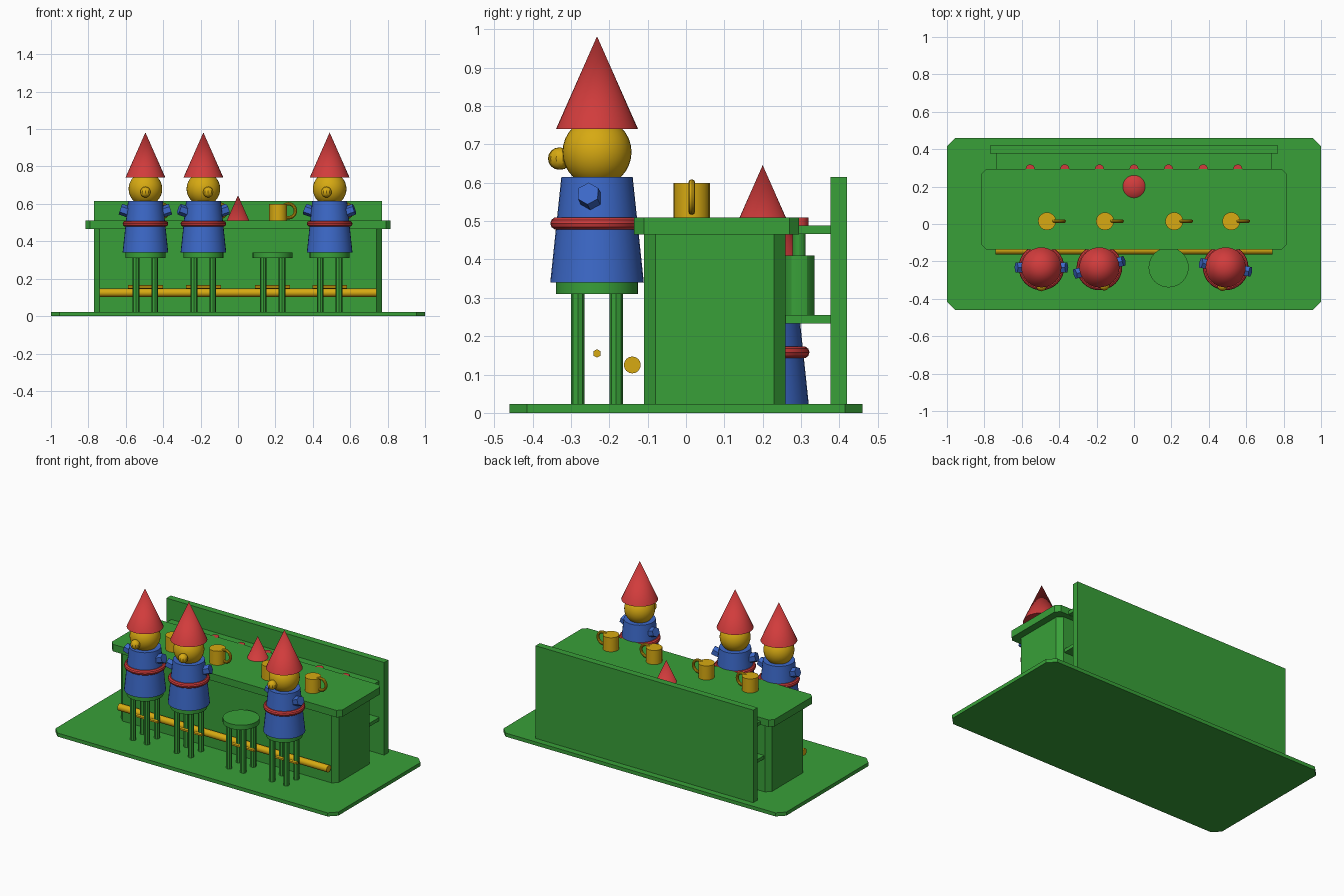
import bpy, bmesh, math
from mathutils import Vector, Matrix

if "Cube" in bpy.data.objects:
    bpy.data.objects.remove(bpy.data.objects["Cube"])


def material(name, rgb):
    m = bpy.data.materials.new(name)
    m.diffuse_color = (*rgb, 1)
    m.use_nodes = True
    m.node_tree.nodes["Principled BSDF"].inputs["Base Color"].default_value = m.diffuse_color
    return m


GREEN = material("green", (0.04, 0.35, 0.04))
RED = material("red", (0.64, 0.045, 0.045))
BLUE = material("blue", (0.045, 0.14, 0.58))
GOLD = material("gold", (0.68, 0.40, 0.006))


def finish(name, mat):
    o = bpy.context.object
    o.name = name
    o.data.materials.append(mat)
    bpy.ops.object.shade_smooth_by_angle(angle=math.radians(30))
    return o


def slab(name, mat, x, y0, y1, z0, z1, cut=0.0):
    """Box symmetric in x, with vertical corners cut if wanted."""
    bpy.ops.mesh.primitive_cube_add(size=1)
    o = bpy.context.object
    for v in o.data.vertices:
        v.co = (v.co.x * 2 * x, y0 + (v.co.y + .5) * (y1 - y0), z0 + (v.co.z + .5) * (z1 - z0))
    if cut:
        bm = bmesh.new()
        bm.from_mesh(o.data)
        uprights = [e for e in bm.edges if abs(e.verts[0].co.z - e.verts[1].co.z) > 1e-4]
        bmesh.ops.bevel(bm, geom=uprights, offset=cut, segments=1, affect='EDGES')
        bm.to_mesh(o.data)
        bm.free()
    return finish(name, mat)


def rod(name, mat, a, b, r0, r1, sides):
    """Cylinder or cone from point a to point b."""
    a, b = Vector(a), Vector(b)
    d = b - a
    bpy.ops.mesh.primitive_cone_add(vertices=sides, radius1=r0, radius2=r1, depth=d.length)
    o = finish(name, mat)
    o.matrix_world = Matrix.Translation((a + b) / 2) @ d.to_track_quat('Z', 'Y').to_matrix().to_4x4()
    return o


def ball(name, mat, loc, r, seg, rings):
    bpy.ops.mesh.primitive_uv_sphere_add(segments=seg, ring_count=rings, radius=r, location=loc)
    return finish(name, mat)


def ring(name, mat, loc, major, minor, rot=(0, 0, 0)):
    bpy.ops.mesh.primitive_torus_add(major_radius=major, minor_radius=minor, major_segments=32,
                                     minor_segments=10, location=loc, rotation=rot)
    return finish(name, mat)


def figure(x, y, z, turn):
    """Pointed-hat figure; z is the underside of the coat."""
    def p(dx, dy, dz):
        v = Matrix.Rotation(math.radians(turn), 3, 'Z') @ Vector((dx, dy, dz))
        return v + Vector((x, y, z))
    rod("coat", BLUE, p(0, 0, 0), p(0, 0, 0.275), 0.122, 0.093, 32)
    ring("belt", RED, p(0, 0, 0.154), 0.106, 0.016)
    ball("head", GOLD, p(0, 0, 0.34), 0.09, 32, 16)
    ball("nose", GOLD, p(0, -0.099, 0.323), 0.029, 10, 8)
    rod("hat", RED, p(0, 0, 0.40), p(0, 0, 0.642), 0.107, 0, 32)
    for s in (-1, 1):
        rod("arm", BLUE, p(s * 0.05, 0, 0.203), p(s * 0.134, 0, 0.232), 0.03, 0.03, 6)


# Floor, bar and back wall
slab("floor", GREEN, 1.0, -0.46, 0.46, 0, 0.023, 0.045)
slab("bar_body", GREEN, 0.77, -0.11, 0.26, 0.023, 0.465, 0.03)
slab("counter_top", GREEN, 0.815, -0.135, 0.295, 0.465, 0.51, 0.025)
slab("back_wall", GREEN, 0.77, 0.377, 0.42, 0.023, 0.615)
for z in (0.233, 0.466):
    slab("shelf", GREEN, 0.735, 0.26, 0.378, z, z + 0.022)
rod("foot_rail", GOLD, (-0.74, -0.14, 0.125), (0.74, -0.14, 0.125), 0.022, 0.022, 16)

# Bottles on the lower shelf
for i in range(-3, 4):
    x, y = i * 0.185, 0.295
    rod("bottle", GREEN, (x, y, 0.255), (x, y, 0.41), 0.04, 0.04, 12)
    rod("bottle_neck", GREEN, (x, y, 0.41), (x, y, 0.475), 0.017, 0.017, 12)
    rod("bottle_cap", RED, (x, y, 0.47), (x, y, 0.51), 0.024, 0.024, 12)

# Stools
SY = -0.232
for x in (-0.495, -0.185, 0.185, 0.49):
    rod("stool_seat", GREEN, (x, SY, 0.31), (x, SY, 0.34), 0.107, 0.107, 32)
    rod("stool_bar", GOLD, (x - 0.093, SY, 0.155), (x + 0.093, SY, 0.155), 0.011, 0.011, 6)
    for sx in (-0.05, 0.05):
        for sy in (-0.05, 0.05):
            rod("stool_leg", GREEN, (x + sx, SY + sy, 0.02), (x + sx, SY + sy, 0.312), 0.018, 0.018, 8)

# Guests on the stools and the keeper behind the counter
figure(-0.495, SY, 0.34, 0)
figure(-0.185, SY, 0.34, 15)
figure(0.49, SY, 0.34, -10)
figure(0, 0.2, 0.004, 0)

# Mugs with handles
for x in (-0.465, -0.155, 0.215, 0.52):
    rod("mug", GOLD, (x, 0.015, 0.51), (x, 0.015, 0.60), 0.048, 0.048, 16)
    ring("mug_handle", GOLD, (x + 0.055, 0.015, 0.563), 0.037, 0.009, (math.pi / 2, 0, 0))
